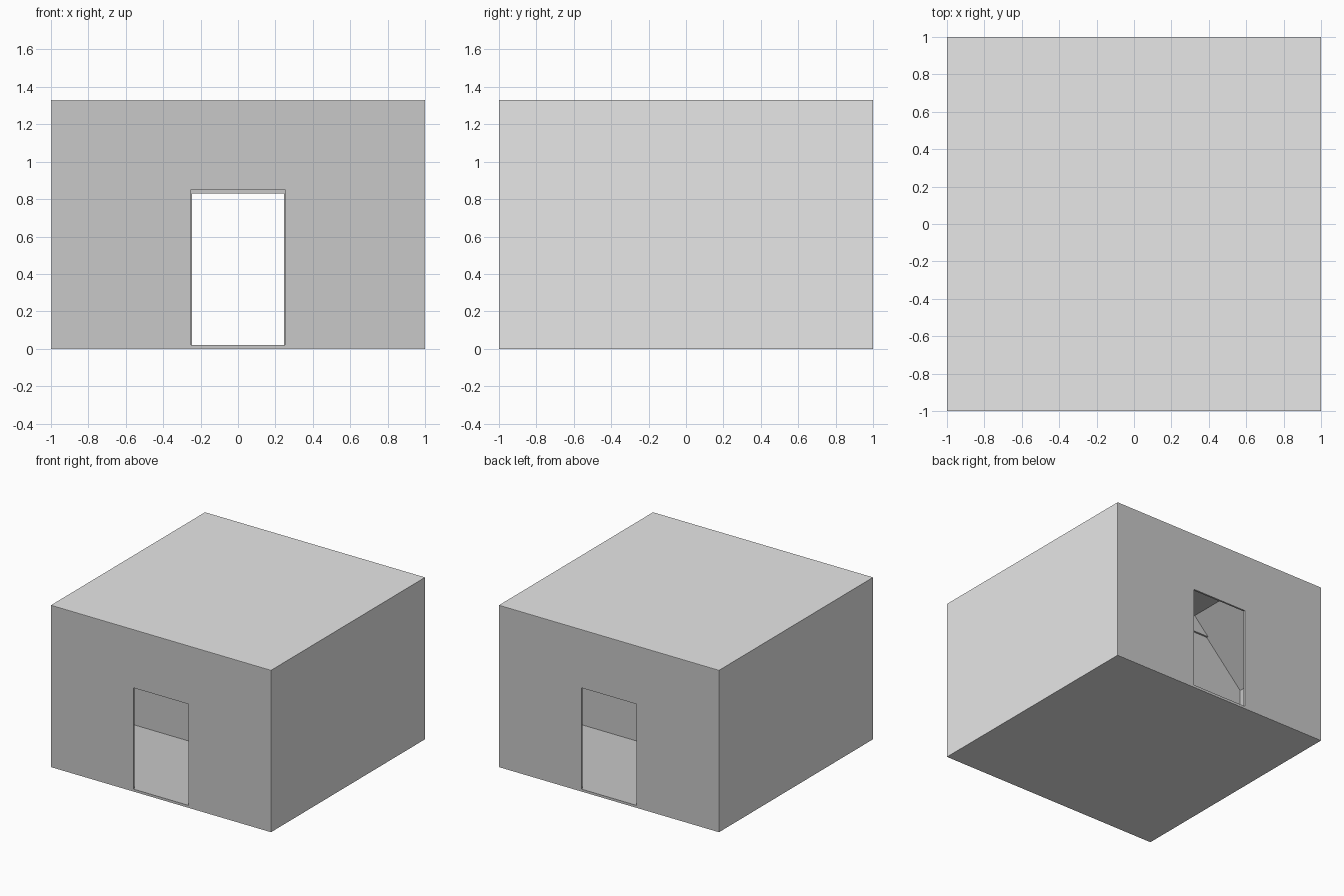
import bpy

if "Cube" in bpy.data.objects:
    bpy.data.objects.remove(bpy.data.objects["Cube"])


def material(name, v):
    m = bpy.data.materials.new(name)
    m.diffuse_color = (v, v, v, 1)
    m.use_nodes = True
    m.node_tree.nodes["Principled BSDF"].inputs["Base Color"].default_value = m.diffuse_color
    return m


LIGHT = material("light grey shell", 0.8)
GREY = material("grey interior", 0.58)


def finish(name, verts, faces, mat):
    me = bpy.data.meshes.new(name)
    me.from_pydata(verts, [], faces)
    me.materials.append(mat)
    ob = bpy.data.objects.new(name, me)
    bpy.context.collection.objects.link(ob)
    return ob


def extrude(name, profile, y0, y1, mat, inward_tube=False):
    """Extrude an anticlockwise (x, z) profile along y; a tube has no caps and faces inward."""
    n = len(profile)
    verts = [(x, y0, z) for x, z in profile] + [(x, y1, z) for x, z in profile]
    faces = []
    for i in range(n):
        j = (i + 1) % n
        quad = (i, j, j + n, i + n)
        faces.append(quad if inward_tube else quad[::-1])
    if not inward_tube:
        faces += [tuple(range(n)), tuple(range(2 * n - 1, n - 1, -1))]
    return finish(name, verts, faces, mat)


def rect(x0, x1, z0, z1):
    return [(x0, z0), (x1, z0), (x1, z1), (x0, z1)]


def doorway(outline_right, w, h, z0):
    """Closed wall outline with a door notch; outline_right lists the right half, bottom to top."""
    left = [(-x, z) for x, z in reversed(outline_right)]
    return outline_right + left + [(-w, z0), (-w, h), (w, h), (w, z0)]


H, T = 1.33, 0.005     # overall height, shell thickness
END = 0.985            # inner face of the end walls
MID = 0.07             # half thickness of the middle wall
FLOOR, CEIL = 0.02, 1.315

# outer shell plates
extrude("roof", rect(-1, 1, H - T, H), -1, 1, LIGHT)
extrude("base", rect(-1, 1, 0, T), -1, 1, LIGHT)
extrude("right_side", rect(1 - T, 1, T, H - T), -1, 1, LIGHT)
extrude("left_side", rect(-1, -1 + T, T, H - T), -1, 1, LIGHT)

# chamber cross-section with sloping upper walls
half = [(0.985, FLOOR), (0.985, 0.84), (0.526, CEIL)]
chamber = half + [(-x, z) for x, z in reversed(half)]

# end walls, chamber linings and headers, front and back
end_profile = doorway([(1 - T, T), (1 - T, H - T)], 0.25, 0.852, T)
header = [(0.656, 1.18), (0.526, CEIL), (-0.526, CEIL), (-0.656, 1.18)]
for side, s in (("front", -1), ("back", 1)):
    y0, y1 = sorted((s * END, s))
    extrude(side + "_wall", end_profile, y0, y1, GREY)
    y0, y1 = sorted((s * MID, s * END))
    extrude(side + "_chamber_lining", chamber, y0, y1, GREY, True)
    y0, y1 = sorted((s * MID, s * (MID + 0.015)))
    extrude(side + "_header", header, y0, y1, GREY)

# middle wall with its slightly smaller doorway, and the threshold strip
extrude("middle_wall", doorway(half, 0.245, 0.83, FLOOR), -MID, MID, GREY)
extrude("threshold", rect(-0.25, 0.25, T, FLOOR), -1, 1, GREY)
